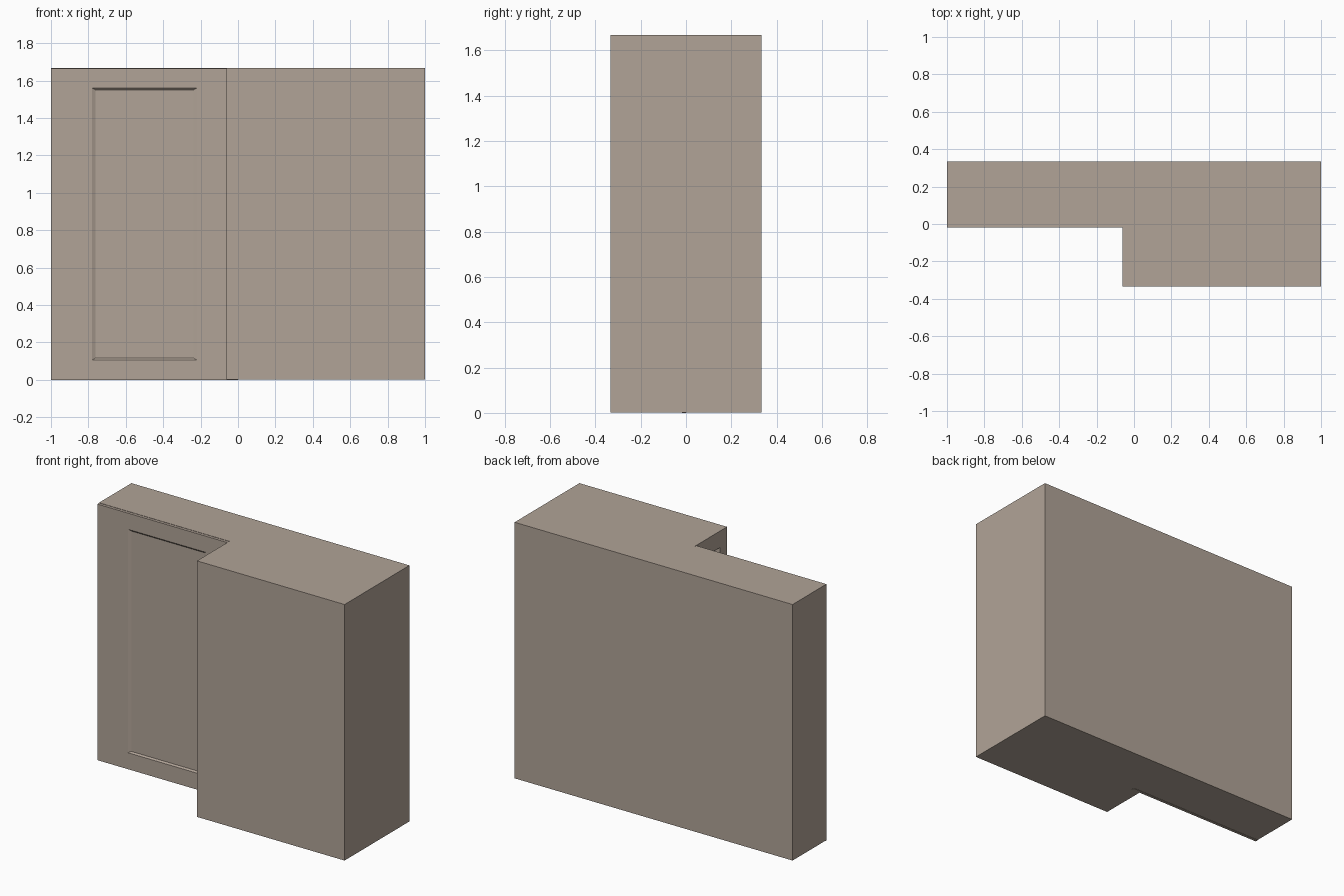
import bpy, bmesh
from mathutils import Matrix

if "Cube" in bpy.data.objects:
    bpy.data.objects.remove(bpy.data.objects["Cube"])

W, D, H, LIFT = 1.0, 0.333, 1.667, 0.002

# Warm taupe cabinet finish
taupe = bpy.data.materials.new("taupe_finish")
taupe.diffuse_color = (0.44, 0.37, 0.31, 1)
taupe.use_nodes = True
taupe.node_tree.nodes["Principled BSDF"].inputs["Base Color"].default_value = taupe.diffuse_color


def finish(bm, name):
    bmesh.ops.recalc_face_normals(bm, faces=bm.faces[:])
    me = bpy.data.meshes.new(name)
    bm.to_mesh(me)
    bm.free()
    me.materials.append(taupe)
    ob = bpy.data.objects.new(name, me)
    bpy.context.collection.objects.link(ob)
    return ob


def prism(name, outline, z0, z1):
    bm = bmesh.new()
    face = bm.faces.new([bm.verts.new((x, y, z0)) for x, y in outline])
    ext = bmesh.ops.extrude_face_region(bm, geom=[face])
    for v in ext["geom"]:
        if isinstance(v, bmesh.types.BMVert):
            v.co.z = z1
    return finish(bm, name)


def door(name, width, thick, slope, depth, z0, z1, matrix):
    """Door in local x 0..width, front at y = -thick, with a sunken panel."""
    bm = bmesh.new()
    x0, x1, b, t = 0.22 * width, 0.78 * width, 0.107, 1.56
    loops = [(0, width, z0, z1, 0), (0, width, z0, z1, -thick),
             (x0, x1, b, t, -thick),
             (x0 + slope, x1 - slope, b + .01, t - .01, depth - thick)]
    rings = [[bm.verts.new(p) for p in ((l, y, lo), (r, y, lo), (r, y, hi), (l, y, hi))]
             for l, r, lo, hi, y in loops]
    for a, c in zip(rings, rings[1:]):
        for i in range(4):
            j = (i + 1) % 4
            bm.faces.new((a[i], a[j], c[j], c[i]))
    bm.faces.new(rings[0])
    bm.faces.new(rings[-1])
    bm.transform(matrix)
    return finish(bm, name)


# L-shaped corner carcass
prism("cabinet_body", [(-W, 0), (0, 0), (0, -D), (W, -D), (W, D), (-W, D)], LIFT, H)

# Wide door on the shallow wing
door("front_door", 1.0, 0.018, 0.019, 0.009, 0, H - 0.002,
     Matrix.Translation((-W, 0, 0)))

# Narrow door on the side of the deep wing, facing -x
door("side_door", D, 0.062, 0.006, 0.03, LIFT, H,
     Matrix.Rotation(-1.5707963268, 4, 'Z'))
